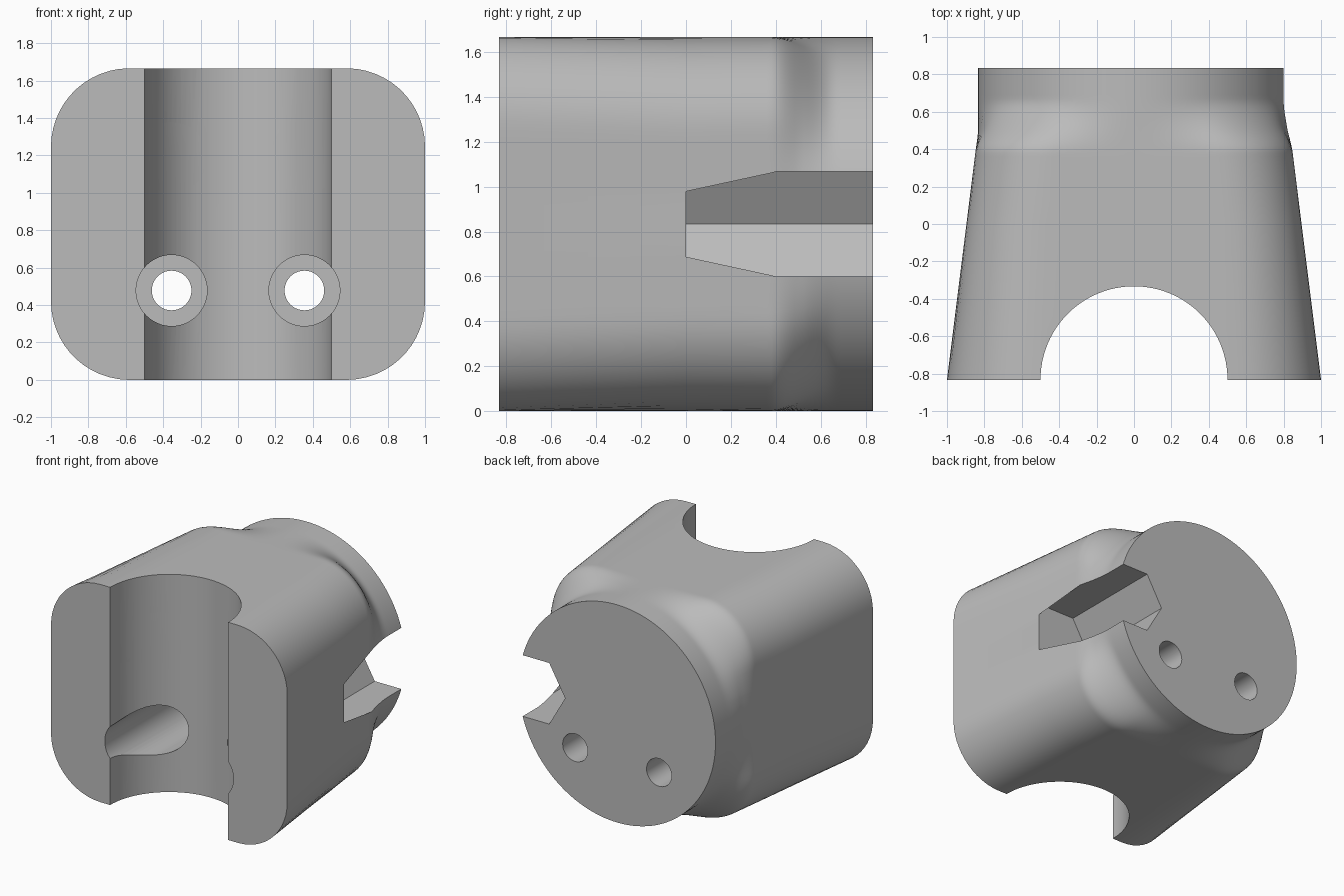
import bpy, bmesh, math
from mathutils import Matrix, Vector

if "Cube" in bpy.data.objects:
    bpy.data.objects.remove(bpy.data.objects["Cube"])

R = 0.833            # half height and rear disc radius
CORNER = 0.42        # corner radius of the front block
SEGMENTS = 144

grey = bpy.data.materials.new("plain grey")
grey.use_nodes = True
colour = (0.5, 0.5, 0.5, 1)
grey.diffuse_color = colour
grey.node_tree.nodes["Principled BSDF"].inputs["Base Color"].default_value = colour


def link_mesh(name, bm):
    bmesh.ops.recalc_face_normals(bm, faces=bm.faces)
    mesh = bpy.data.meshes.new(name)
    bm.to_mesh(mesh)
    bm.free()
    obj = bpy.data.objects.new(name, mesh)
    bpy.context.collection.objects.link(obj)
    mesh.materials.append(grey)
    return obj


def rounded_reach(angle, half_width):
    """Distance from the centre to a rounded rectangle along an angle."""
    dx, dz = abs(math.cos(angle)), abs(math.sin(angle))
    low, high = 0.0, 2.0
    for _ in range(40):
        mid = (low + high) / 2
        qx = mid * dx - half_width + CORNER
        qz = mid * dz - R + CORNER
        gap = math.hypot(max(qx, 0), max(qz, 0)) + min(max(qx, qz), 0) - CORNER
        low, high = (mid, high) if gap < 0 else (low, mid)
    return low


def section(bm, y):
    """Tapering rounded rectangle that blends into the rear disc."""
    half_width = max(1 - 0.125 * (y + R), R)
    t = min(max((y - 0.38) / 0.29, 0), 1)
    blend = t * t * (3 - 2 * t)
    ring = []
    for i in range(SEGMENTS):
        a = math.tau * i / SEGMENTS
        r = rounded_reach(a, half_width) * (1 - blend) + R * blend
        ring.append(bm.verts.new((r * math.cos(a), y, R + r * math.sin(a))))
    return ring


# Lofted body
bm = bmesh.new()
stations = [-R, 0.0, 0.36] + [0.38 + 0.29 * i / 14 for i in range(15)] + [0.69, R]
rings = [section(bm, y) for y in stations]
for a, b in zip(rings, rings[1:]):
    for i in range(SEGMENTS):
        j = (i + 1) % SEGMENTS
        bm.faces.new((a[i], a[j], b[j], b[i]))
bm.faces.new(rings[0])
bm.faces.new(rings[-1])
body = link_mesh("clamp_body", bm)


def cut(radius, start, end, sides=48):
    """Cut a straight prism or bore running between two points."""
    start, end = Vector(start), Vector(end)
    axis = end - start
    bm = bmesh.new()
    bmesh.ops.create_cone(bm, cap_ends=True, segments=sides, radius1=radius,
                          radius2=radius, depth=axis.length)
    turn = Matrix.Rotation(math.pi / 2, 4, "Z") if sides == 6 else Matrix()
    tilt = axis.to_track_quat("Z", "Y").to_matrix().to_4x4()
    bm.transform(Matrix.Translation((start + end) / 2) @ tilt @ turn)
    cutter = link_mesh("cutter", bm)
    cutter.hide_render = True
    mod = body.modifiers.new("cut", "BOOLEAN")
    mod.operation, mod.solver, mod.object = "DIFFERENCE", "EXACT", cutter
    bpy.context.view_layer.objects.active = body
    bpy.ops.object.modifier_apply(modifier=mod.name)
    bpy.data.objects.remove(cutter)


# Half-round groove across the front
cut(0.5, (0, -R, -0.2), (0, -R, 2), 96)

# Blind centre hole in the rear disc
cut(0.19, (0, R - 0.31, R), (0, 1, R))

for side in (-1, 1):
    # Bolt hole and open hexagonal nut pocket
    x = side * 0.71
    cut(0.16, (x, -1, R), (x, 0.05, R))
    cut(0.27, (x, 0, R), (x, 1, R), 6)
    # Counterbored screw holes
    for up in (-1, 1):
        x, z = side * 0.355, R + up * 0.355
        cut(0.19, (x, -1, z), (x, 0.5, z))
        cut(0.106, (x, 0.4, z), (x, 1, z), 40)

bpy.ops.object.select_all(action="DESELECT")
body.select_set(True)
bpy.context.view_layer.objects.active = body
bpy.ops.object.shade_smooth_by_angle(angle=math.radians(30))
